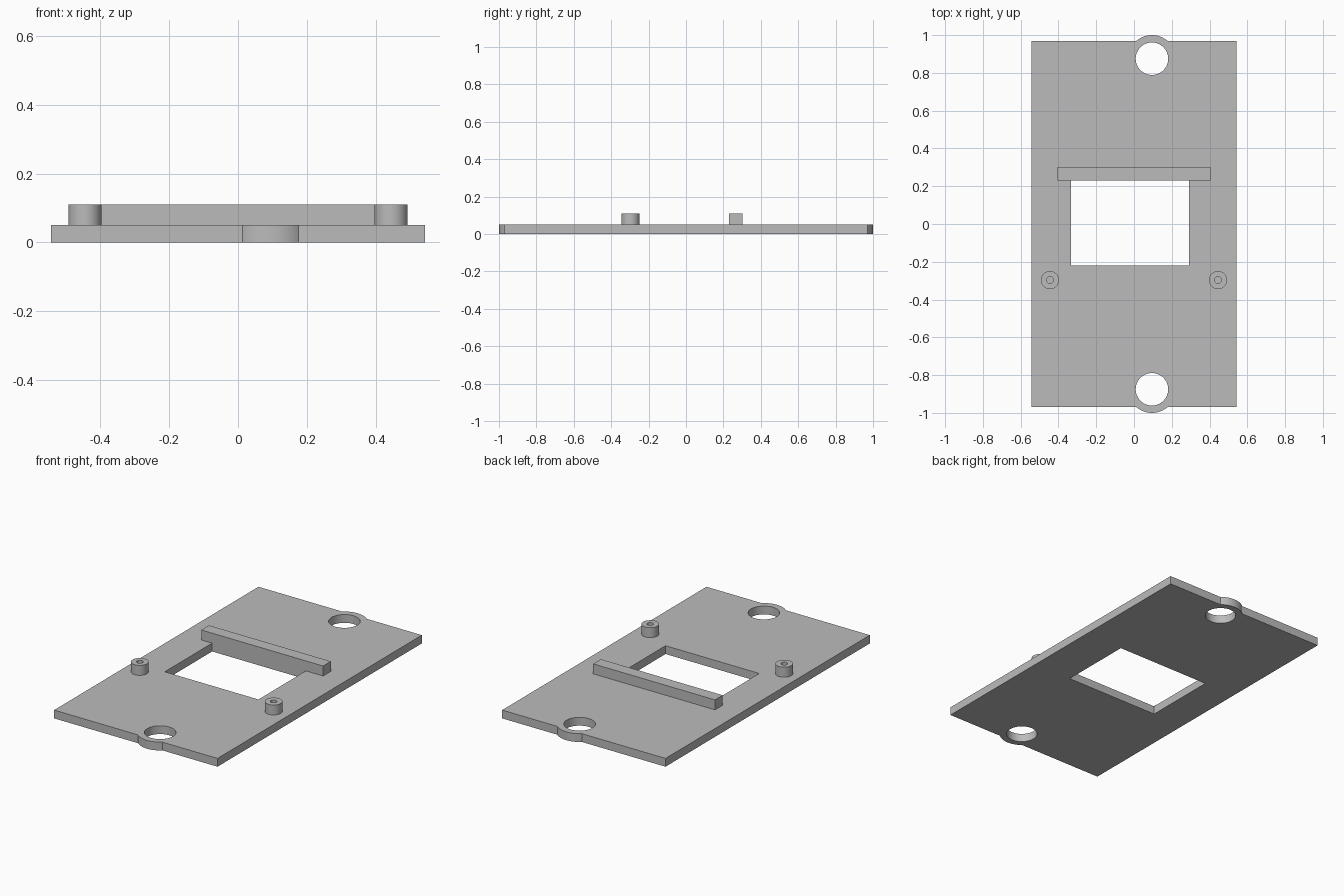
import bpy, bmesh, math

if "Cube" in bpy.data.objects:
    bpy.data.objects.remove(bpy.data.objects["Cube"])

grey = bpy.data.materials.new("light grey")
grey.diffuse_color = (0.5, 0.5, 0.5, 1)
grey.use_nodes = True
grey.node_tree.nodes["Principled BSDF"].inputs["Base Color"].default_value = grey.diffuse_color

HALF_X, HALF_Y, THICK = 0.543, 0.97, 0.05
HOLE_X, HOLE_Y = 0.095, 0.875
LUG_R, HOLE_R = 0.125, 0.086
TOP = 0.11


def finish(name, bm, smooth=False):
    bmesh.ops.recalc_face_normals(bm, faces=bm.faces)
    mesh = bpy.data.meshes.new(name)
    bm.to_mesh(mesh)
    bm.free()
    mesh.materials.append(grey)
    ob = bpy.data.objects.new(name, mesh)
    bpy.context.collection.objects.link(ob)
    if smooth:
        shade(ob)
    return ob


def shade(ob):
    bpy.ops.object.select_all(action='DESELECT')
    ob.select_set(True)
    bpy.context.view_layer.objects.active = ob
    bpy.ops.object.shade_smooth_by_angle(angle=math.radians(30))


def prism(name, outline, z0, z1):
    """Extrude a closed xy outline from z0 to z1."""
    bm = bmesh.new()
    face = bm.faces.new([bm.verts.new((x, y, z0)) for x, y in outline])
    ext = bmesh.ops.extrude_face_region(bm, geom=[face])["geom"]
    bmesh.ops.translate(bm, vec=(0, 0, z1 - z0),
                        verts=[v for v in ext if isinstance(v, bmesh.types.BMVert)])
    return finish(name, bm)


def rect(x0, x1, y0, y1):
    return [(x0, y0), (x1, y0), (x1, y1), (x0, y1)]


def arc(cx, cy, r, a0, a1, n):
    return [(cx + r * math.cos(a0 + (a1 - a0) * i / n),
             cy + r * math.sin(a0 + (a1 - a0) * i / n)) for i in range(n + 1)]


# Base plate outline: rectangle with a rounded lug bulging from each short end
a = math.asin((HALF_Y - HOLE_Y) / LUG_R)
outline = ([(-HALF_X, -HALF_Y)]
           + arc(HOLE_X, -HOLE_Y, LUG_R, math.pi + a, 2 * math.pi - a, 20)
           + [(HALF_X, -HALF_Y), (HALF_X, HALF_Y)]
           + arc(HOLE_X, HOLE_Y, LUG_R, a, math.pi - a, 20)
           + [(-HALF_X, HALF_Y)])
plate = prism("base_plate", outline, 0, THICK)

# Window and the two mounting holes cut through the plate
cuts = {"window_cutter": rect(-0.333, 0.29, -0.22, 0.23)}
for label, s in (("front", -1), ("back", 1)):
    cuts[label + "_hole_cutter"] = arc(HOLE_X, s * HOLE_Y, HOLE_R, 0, 2 * math.pi, 64)[:-1]
for name, shape in cuts.items():
    cutter = prism(name, shape, -0.1, 0.2)
    mod = plate.modifiers.new(name, 'BOOLEAN')
    mod.operation, mod.solver, mod.object = 'DIFFERENCE', 'EXACT', cutter
    bpy.context.view_layer.objects.active = plate
    bpy.ops.object.modifier_apply(modifier=name)
    bpy.data.objects.remove(cutter)
shade(plate)

# Raised bar along the back edge of the window
prism("support_bar", rect(-0.405, 0.405, 0.23, 0.303), THICK, TOP)

# Hollow posts with a blind bore, turned from a profile
profile = [(0.048, THICK), (0.048, TOP), (0.018, TOP), (0.018, THICK + 0.001), (0, THICK + 0.001)]
for label, s in (("left", -1), ("right", 1)):
    bm = bmesh.new()
    verts = [bm.verts.new((s * 0.445 + r, -0.297, z)) for r, z in profile]
    edges = [bm.edges.new(p) for p in zip(verts, verts[1:])]
    bmesh.ops.spin(bm, geom=verts + edges, cent=(s * 0.445, -0.297, 0), axis=(0, 0, 1),
                   angle=2 * math.pi, steps=48, use_duplicate=False)
    bmesh.ops.remove_doubles(bm, verts=bm.verts, dist=1e-5)
    finish(label + "_post", bm, True)
